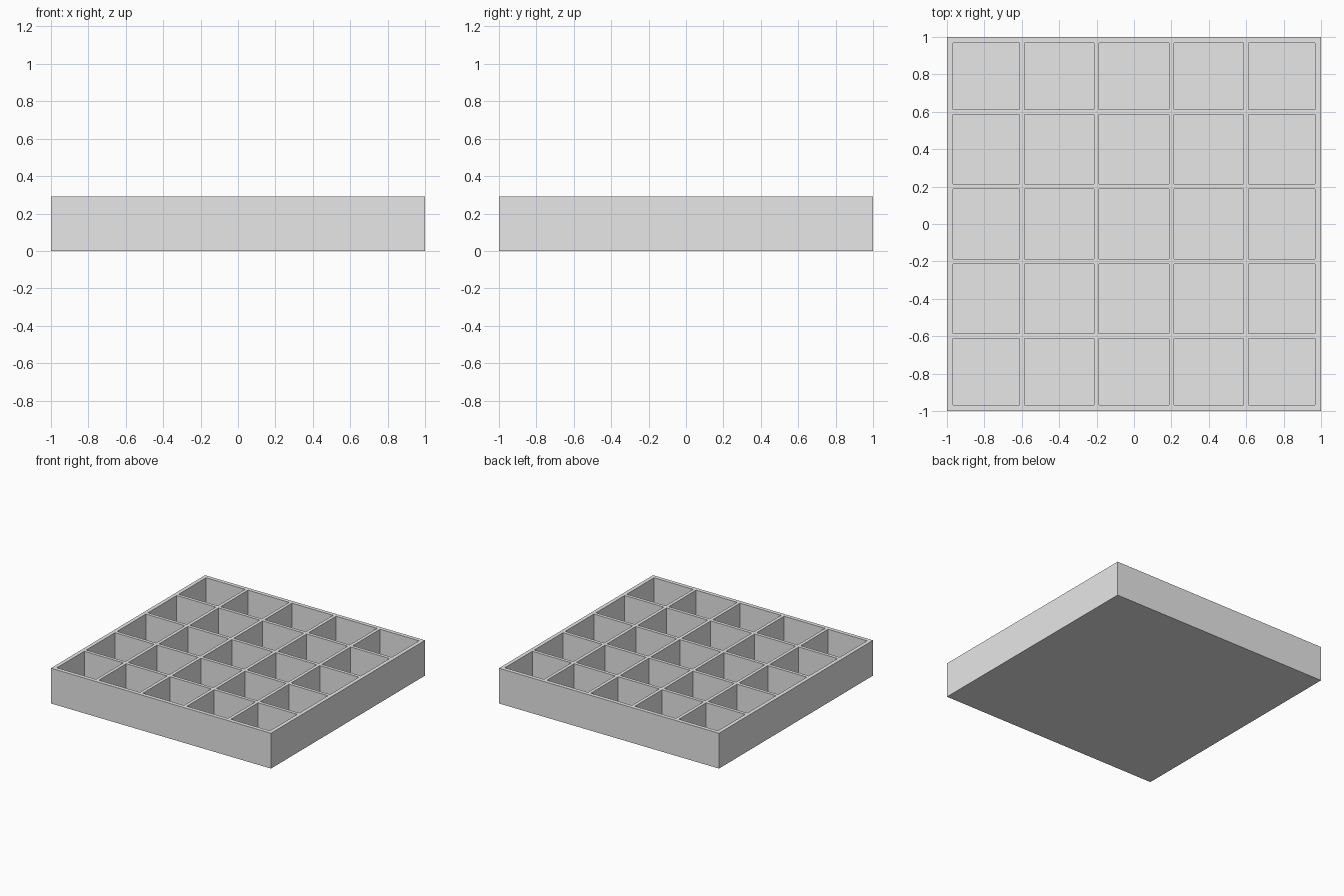
import bpy
import bmesh

SIZE = 2.0        # outer width and depth
HEIGHT = 0.29
RIM = 0.032       # outer wall thickness
DIVIDER = 0.027   # inner wall thickness
FLOOR = 0.03      # base thickness
CELLS = 5

cube = bpy.data.objects.get("Cube")
if cube:
    bpy.data.objects.remove(cube, do_unlink=True)

grey = bpy.data.materials.new("light grey")
grey.use_nodes = True
grey.diffuse_color = (0.8, 0.8, 0.8, 1)
grey.node_tree.nodes["Principled BSDF"].inputs["Base Color"].default_value = (0.8, 0.8, 0.8, 1)

# Grid lines: outer edges, then both sides of every divider
half = SIZE / 2
pitch = SIZE / CELLS
lines = [-half, -half + RIM]
for i in range(1, CELLS):
    centre = -half + i * pitch
    lines += [centre - DIVIDER / 2, centre + DIVIDER / 2]
lines += [half - RIM, half]
count = len(lines)

# Flat top sheet with a face for each wall strip and each pocket
bm = bmesh.new()
grid = [[bm.verts.new((x, y, HEIGHT)) for x in lines] for y in lines]
pockets = []
for j in range(count - 1):
    for i in range(count - 1):
        face = bm.faces.new((grid[j][i], grid[j][i + 1],
                             grid[j + 1][i + 1], grid[j + 1][i]))
        if i % 2 and j % 2:
            pockets.append(face)

# Outer walls and underside
border = [e for e in bm.edges if e.is_boundary]
skirt = bmesh.ops.extrude_edge_only(bm, edges=border)["geom"]
for v in skirt:
    if isinstance(v, bmesh.types.BMVert):
        v.co.z = 0
bmesh.ops.holes_fill(bm, edges=[e for e in bm.edges if e.is_boundary], sides=0)

# Sink the pockets, leaving the dividers standing
for face in pockets:
    sunk = bmesh.ops.extrude_discrete_faces(bm, faces=[face])["faces"][0]
    for v in sunk.verts:
        v.co.z = FLOOR

# Merge flat neighbouring faces
bmesh.ops.recalc_face_normals(bm, faces=bm.faces)

mesh = bpy.data.meshes.new("compartment_tray")
bm.to_mesh(mesh)
bm.free()
mesh.materials.append(grey)
tray = bpy.data.objects.new("compartment_tray", mesh)
bpy.context.collection.objects.link(tray)
